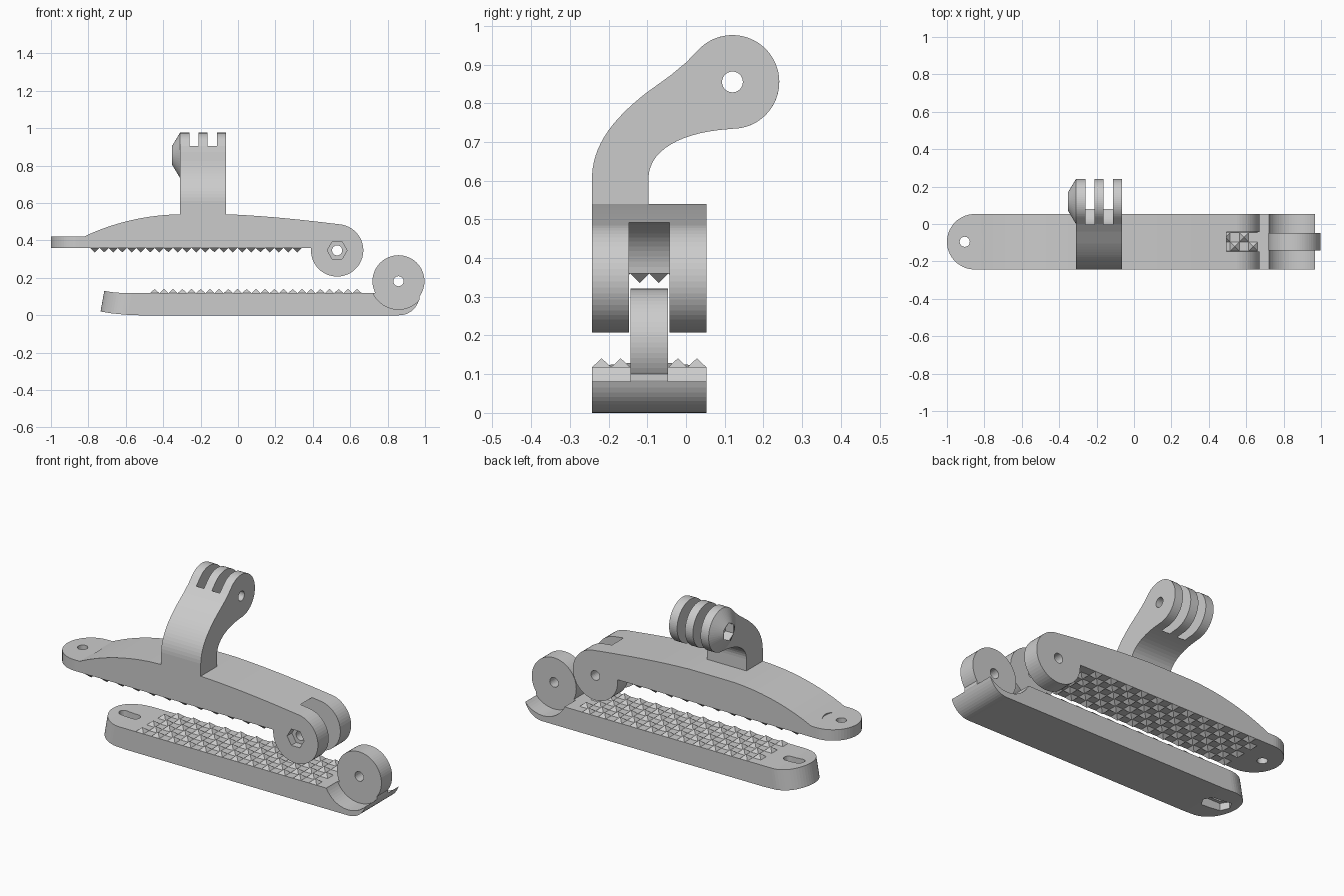
import bpy, bmesh, math

if "Cube" in bpy.data.objects:
    bpy.data.objects.remove(bpy.data.objects["Cube"])

YC = -0.095          # centre plane of both jaws
Y0, Y1 = -0.243, 0.053


def prism(name, pts, axis, lo, hi, scale=1.0, centre=(0, 0)):
    """Extrude a 2D outline along an axis; scale tapers the far end."""
    def place(p, d):
        return {'x': (d, *p), 'y': (p[0], d, p[1]), 'z': (*p, d)}[axis]
    bm = bmesh.new()
    far = [tuple(c + (v - c) * scale for v, c in zip(p, centre)) for p in pts]
    a = [bm.verts.new(place(p, lo)) for p in pts]
    b = [bm.verts.new(place(p, hi)) for p in far]
    bm.faces.new(a)
    bm.faces.new(b)
    n = len(pts)
    for i in range(n):
        j = (i + 1) % n
        bm.faces.new((a[i], a[j], b[j], b[i]))
    bmesh.ops.recalc_face_normals(bm, faces=bm.faces)
    return mesh_object(name, bm)


def mesh_object(name, bm):
    me = bpy.data.meshes.new(name)
    bm.to_mesh(me)
    bm.free()
    ob = bpy.data.objects.new(name, me)
    bpy.context.collection.objects.link(ob)
    return ob


def arc(cx, cy, r, a0, a1, n):
    return [(cx + r * math.cos(math.radians(a0 + (a1 - a0) * i / n)),
             cy + r * math.sin(math.radians(a0 + (a1 - a0) * i / n))) for i in range(n + 1)]


def circle(cx, cy, r, n=48, start=0):
    return arc(cx, cy, r, start, start + 360, n)[:-1]


def bezier(p0, p1, p2, p3, n=14):
    out = []
    for i in range(n + 1):
        t = i / n
        w = ((1 - t) ** 3, 3 * t * (1 - t) ** 2, 3 * t * t * (1 - t), t ** 3)
        out.append(tuple(sum(k * p[c] for k, p in zip(w, (p0, p1, p2, p3))) for c in (0, 1)))
    return out


def combine(ob, tool, op='DIFFERENCE'):
    m = ob.modifiers.new("bool", 'BOOLEAN')
    m.operation, m.object, m.solver = op, tool, 'EXACT'
    bpy.context.view_layer.objects.active = ob
    bpy.ops.object.modifier_apply(modifier=m.name)
    bpy.data.objects.remove(tool, do_unlink=True)


def teeth(name, x0, z, h):
    """Checkerboard of small pyramids."""
    bm = bmesh.new()
    s = 0.0492
    for i in range(23):
        for j in range(6):
            if (i + j) % 2:
                continue
            x, y = x0 + i * s, YC + (j - 3) * s
            base = [bm.verts.new(p) for p in ((x, y, z), (x + s, y, z), (x + s, y + s, z), (x, y + s, z))]
            tip = bm.verts.new((x + s / 2, y + s / 2, z + h))
            bm.faces.new(base)
            for k in range(4):
                bm.faces.new((base[k], base[(k + 1) % 4], tip))
    bmesh.ops.recalc_face_normals(bm, faces=bm.faces)
    return mesh_object(name, bm)


def rounded_plan(x_left):
    r = (Y1 - Y0) / 2
    pts = arc(x_left + r, YC, r, 90, 270, 28) + [(1.2, Y0), (1.2, Y1)]
    return prism("plan", pts, 'z', -0.2, 1.2)


# Upper jaw: side profile with hinge cheeks, rounded in plan
HX, HZ = 0.53, 0.347
profile = ([(-1.1, 0.36), (-1.1, 0.422)]
           + bezier((-0.82, 0.422), (-0.68, 0.49), (-0.5, 0.537), (-0.31, 0.54))
           + bezier((-0.06, 0.54), (0.15, 0.532), (0.35, 0.51), (0.54, 0.4866), 10)
           + arc(HX, HZ, 0.14, 82, -180, 40) + [(0.39, 0.36)])
upper = prism("upper_jaw", profile, 'y', Y0 - 0.01, Y1 + 0.01)
combine(upper, rounded_plan(-1.0), 'INTERSECT')
combine(upper, prism("slot", circle(HX, HZ, 0.15, 64), 'y', -0.147, -0.043))
combine(upper, prism("pin", circle(HX, HZ, 0.027, 24), 'y', -0.4, 0.2))
combine(upper, prism("nut", circle(HX, HZ, 0.053, 6), 'y', -0.4, -0.2))
combine(upper, prism("tab_hole", circle(-0.905, YC, 0.027, 24), 'z', 0.3, 0.6))
combine(upper, prism("tab_clear", circle(-0.905, YC, 0.1, 40), 'z', 0.4225, 0.6))
teeth("upper_teeth", -0.79, 0.36, -0.024)

# Lower jaw: slightly upturned tip, thin curved lip at the hinge
LX, LZ = 0.858, 0.182
profile = ([(-0.715, 0.13), (-0.66, 0.122), (-0.6, 0.118), (0.97, 0.118), (0.97, 0.084)]
           + bezier((0.968, 0.08), (0.95, 0.03), (0.91, 0.0), (0.86, 0.0), 10)
           + [(-0.53, 0.0), (-0.6, 0.003), (-0.68, 0.011), (-0.735, 0.02)])
lower = prism("lower_jaw", profile, 'y', Y0 - 0.01, Y1 + 0.01)
# tilted rounded end
plan = rounded_plan(-0.715)
for v in plan.data.vertices:
    if v.co.x < 0:
        v.co.x += 0.18 * (v.co.z - 0.13)
combine(lower, plan, 'INTERSECT')
for lo, hi in ((-0.4, -0.143), (-0.047, 0.2)):
    combine(lower, prism("recess", circle(LX, LZ, 0.15, 64), 'y', lo, hi))
combine(lower, prism("disc", circle(LX, LZ, 0.139, 64), 'y', -0.143, -0.047), 'UNION')
combine(lower, prism("pin", circle(LX, LZ, 0.027, 24), 'y', -0.4, 0.2))
# oblong bolt slot with a long hexagonal pocket underneath
SX = -0.61
oblong = arc(SX - 0.035, YC, 0.027, 90, 270, 10) + arc(SX + 0.035, YC, 0.027, -90, 90, 10)
combine(lower, prism("bolt_slot", oblong, 'z', -0.1, 0.3))
hexagon = [(SX - 0.085, YC), (SX - 0.06, YC - 0.045), (SX + 0.06, YC - 0.045),
           (SX + 0.085, YC), (SX + 0.06, YC + 0.045), (SX - 0.06, YC + 0.045)]
combine(lower, prism("nut_pocket", hexagon, 'z', -0.1, 0.05))
teeth("lower_teeth", -0.47, 0.118, 0.023)

# Curved mounting arm with three prongs
PY, PZ = 0.12, 0.855
profile = ([(Y0, 0.5), (Y0, 0.6)]
           + bezier((Y0, 0.61), (-0.24, 0.7), (-0.18, 0.765), (-0.105, 0.825))
           + [(-0.04, 0.872), (0.0, 0.905)]
           + arc(PY, PZ, 0.121, 134, -90, 44)
           + bezier((0.11, 0.733), (-0.01, 0.725), (-0.097, 0.68), (-0.097, 0.605))
           + [(-0.097, 0.5)])
arm = prism("mount_arm", profile, 'x', -0.31, -0.063)
for lo, hi in ((-0.26, -0.212), (-0.163, -0.113)):
    combine(arm, prism("gap", circle(PY, PZ, 0.131, 64), 'x', lo, hi))
# tapered nut boss on the left prong
boss = prism("boss", circle(PY, PZ, 0.121, 48), 'x', -0.3095, -0.352, 0.42, (PY, PZ))
for v in boss.data.vertices:
    if v.co.x > -0.32:
        v.co.x = -0.31
combine(arm, boss, 'UNION')
combine(arm, prism("pin", circle(PY, PZ, 0.027, 24), 'x', -0.5, 0.1))
combine(arm, prism("nut", circle(PY, PZ, 0.05, 6, 30), 'x', -0.5, -0.3))
